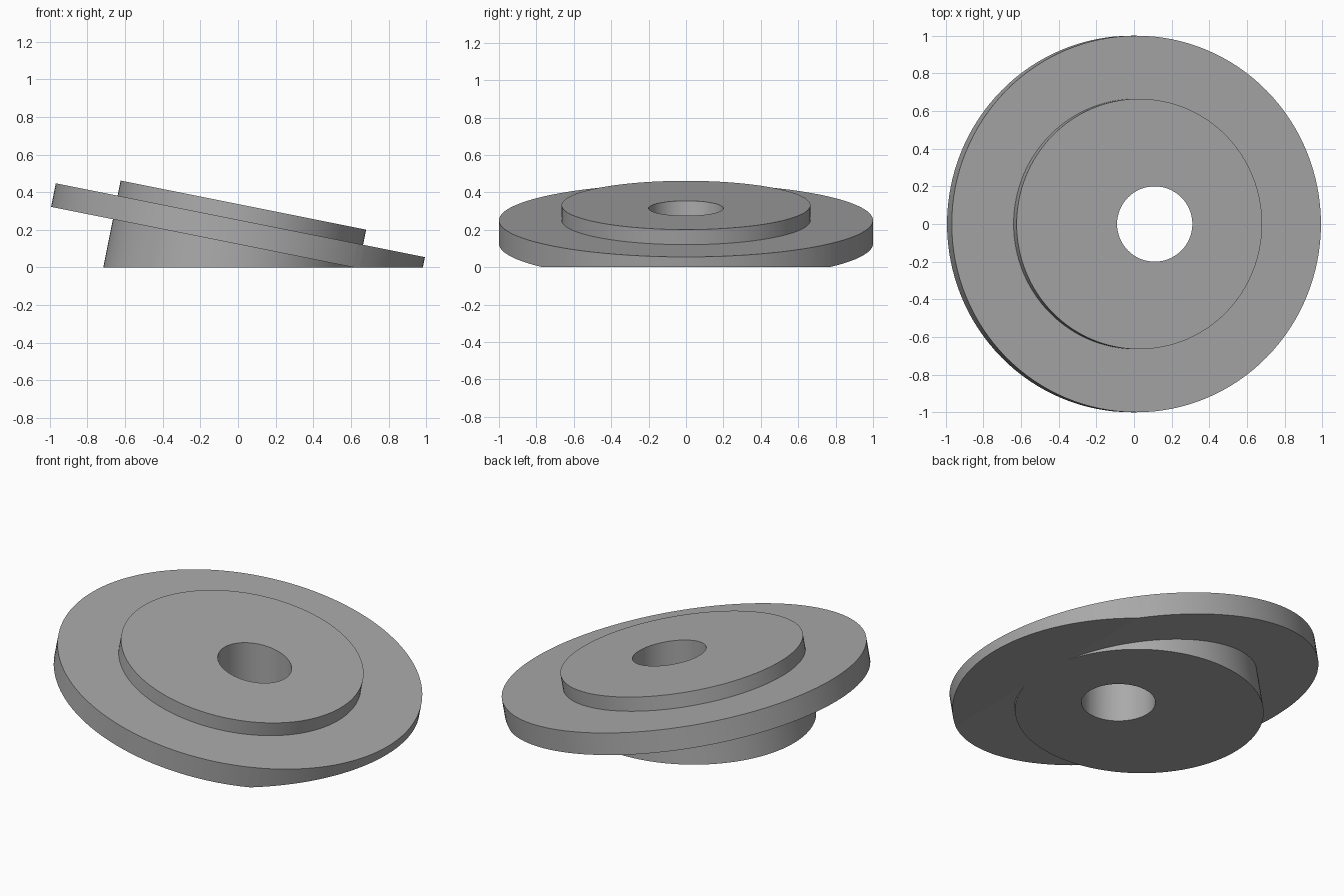
import bpy, bmesh, math
from mathutils import Matrix, Vector

cube = bpy.data.objects.get("Cube")
if cube:
    bpy.data.objects.remove(cube, do_unlink=True)

TILT = math.atan(0.2)
SEGMENTS = 128

grey = bpy.data.materials.new("plain_grey")
grey.use_nodes = True
grey.diffuse_color = (0.4, 0.4, 0.4, 1)
grey.node_tree.nodes["Principled BSDF"].inputs["Base Color"].default_value = (0.4, 0.4, 0.4, 1)


def lathe(name, profile, segments):
    """Closed solid of revolution from (radius, height) pairs, bottom to top."""
    bm = bmesh.new()
    rings = []
    for r, z in profile:
        rings.append([bm.verts.new((r * math.cos(a), r * math.sin(a), z))
                      for a in (2 * math.pi * i / segments for i in range(segments))])
    for low, high in zip(rings, rings[1:]):
        for i in range(segments):
            j = (i + 1) % segments
            bm.faces.new((low[i], low[j], high[j], high[i]))
    bm.faces.new(rings[0][::-1])
    bm.faces.new(rings[-1])
    mesh = bpy.data.meshes.new(name)
    mesh.materials.append(grey)
    obj = bpy.data.objects.new(name, mesh)
    bpy.context.collection.objects.link(obj)
    return obj, bm


# Stepped wheel: lower hub, wide flange and upper hub on one axis
hub, flange, thick, rise = 0.665, 1.0, 0.1275, 0.082
wheel, bm = lathe("tilted_flange", [
    (hub, -0.6), (hub, -thick), (flange, -thick),
    (flange, 0), (hub, 0), (hub, rise)], SEGMENTS)

# Lean the axis, then slice everything flat at the ground
bm.transform(Matrix.Translation((0.0125, 0, 0.251)) @ Matrix.Rotation(TILT, 4, "Y"))
cut = bmesh.ops.bisect_plane(bm, geom=bm.verts[:] + bm.edges[:] + bm.faces[:],
                             plane_co=Vector(), plane_no=Vector((0, 0, 1)),
                             clear_inner=True)
rim = [e for e in cut["geom_cut"] if isinstance(e, bmesh.types.BMEdge)]
bmesh.ops.edgeloop_fill(bm, edges=rim)
bmesh.ops.recalc_face_normals(bm, faces=bm.faces[:])
bm.to_mesh(wheel.data)
bm.free()

# Vertical bore
cutter, bm = lathe("bore_cutter", [(0.2, -1), (0.2, 1)], 64)
bm.transform(Matrix.Translation((0.11, 0, 0)))
bm.to_mesh(cutter.data)
bm.free()
cutter.hide_render = True

bore = wheel.modifiers.new("bore", "BOOLEAN")
bore.operation = "DIFFERENCE"
bore.solver = "EXACT"
bore.object = cutter

bpy.ops.object.select_all(action="DESELECT")
wheel.select_set(True)
bpy.context.view_layer.objects.active = wheel
bpy.ops.object.modifier_apply(modifier="bore")
bpy.data.objects.remove(cutter, do_unlink=True)
bpy.ops.object.shade_smooth_by_angle(angle=math.radians(30))
# Keep the flat end faces crisp
for p in wheel.data.polygons:
    if len(p.vertices) > 4:
        p.use_smooth = False
